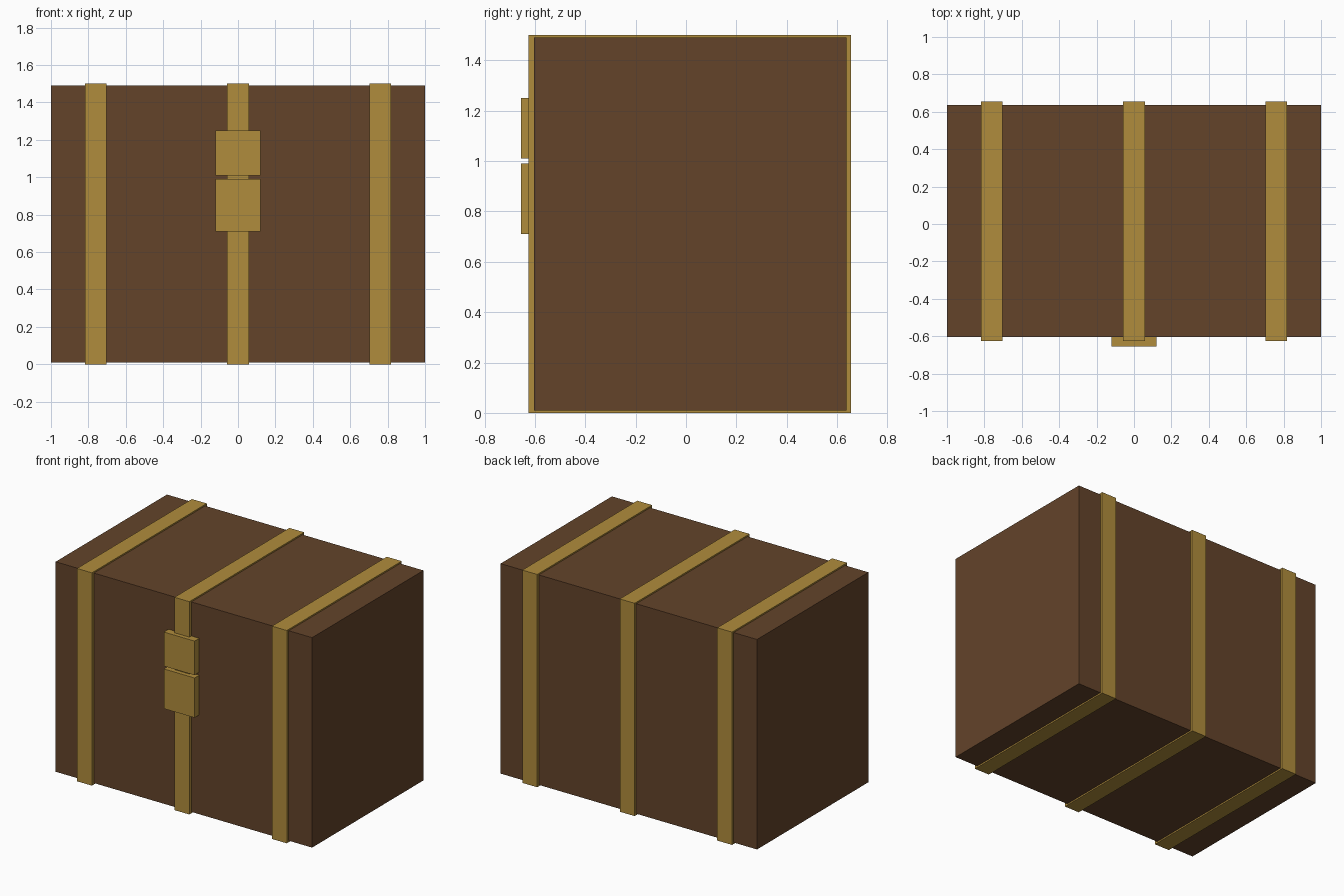
import bpy
from mathutils import Vector

if "Cube" in bpy.data.objects:
    bpy.data.objects.remove(bpy.data.objects["Cube"])


def material(name, color):
    m = bpy.data.materials.new(name)
    m.diffuse_color = (*color, 1.0)
    m.use_nodes = True
    m.node_tree.nodes["Principled BSDF"].inputs["Base Color"].default_value = m.diffuse_color
    return m


wood = material("wood", (0.126, 0.057, 0.023))
brass = material("brass", (0.434, 0.264, 0.045))


def box(name, low, high, mat):
    """Axis-aligned box between two corners."""
    low, high = Vector(low), Vector(high)
    bpy.ops.mesh.primitive_cube_add(size=1, location=(low + high) / 2)
    obj = bpy.context.object
    obj.name = name
    for v in obj.data.vertices:
        v.co *= high - low
    obj.data.materials.append(mat)
    return obj


# Wooden chest body
box("chest_body", (-1, -0.603, 0.01), (1, 0.637, 1.49), wood)

# Metal straps wrapped around the chest
for name, x in (("left", -0.76), ("middle", 0), ("right", 0.76)):
    box(name + "_strap", (x - 0.058, -0.625, 0), (x + 0.058, 0.655, 1.5), brass)

# Clasp plates on the front
box("upper_clasp", (-0.12, -0.655, 1.01), (0.12, -0.6, 1.25), brass)
box("lower_clasp", (-0.12, -0.655, 0.71), (0.12, -0.6, 0.99), brass)
